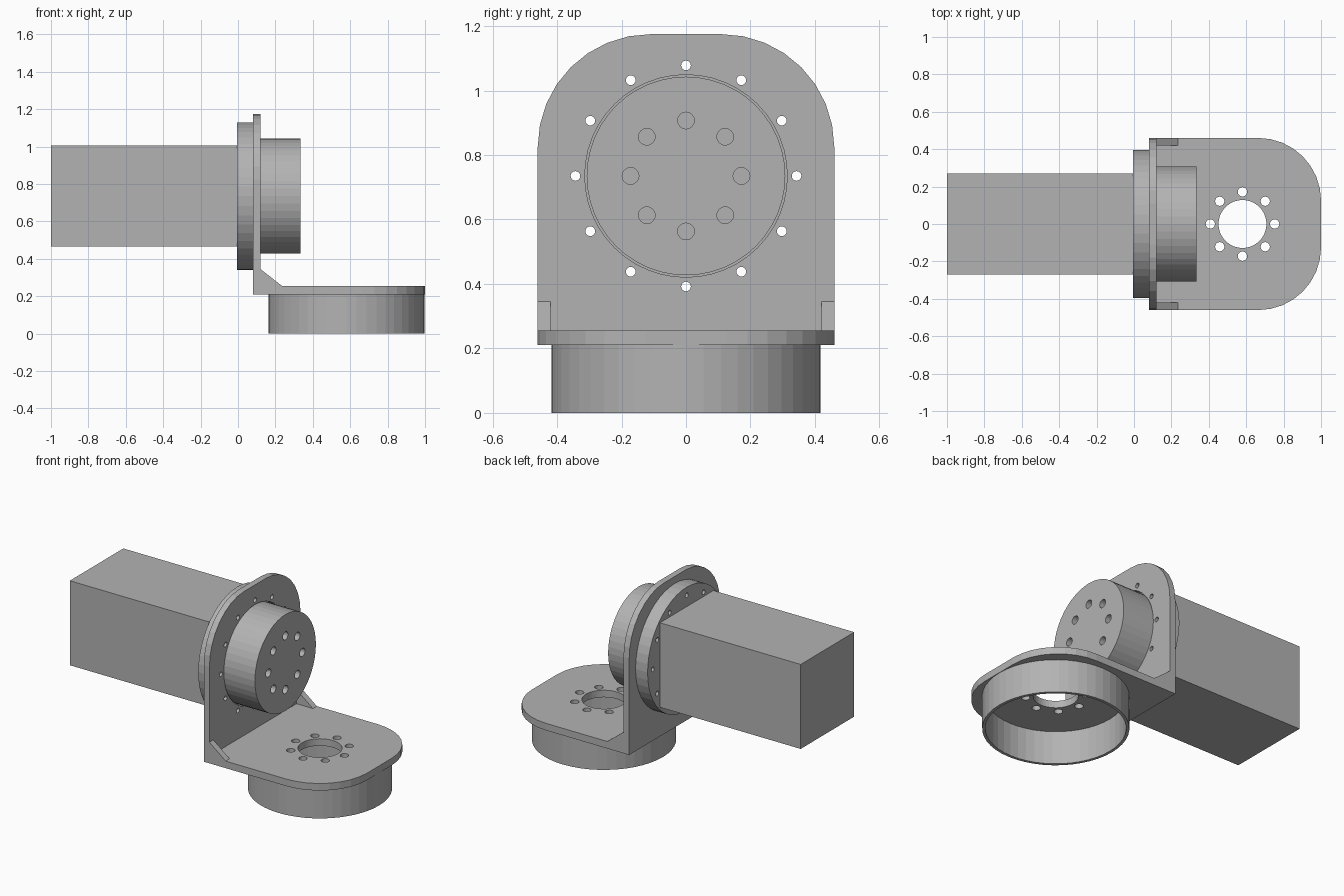
import bpy, bmesh
from math import sin, cos, pi
from mathutils import Matrix

if "Cube" in bpy.data.objects:
    bpy.data.objects.remove(bpy.data.objects["Cube"])

metal = bpy.data.materials.new("plain_grey")
metal.use_nodes = True
GREY = (0.45, 0.45, 0.45, 1)
metal.diffuse_color = GREY
metal.node_tree.nodes["Principled BSDF"].inputs["Base Color"].default_value = GREY

# Extrusion frames, columns give the world axes of (u, v, depth)
ALONG_Z = Matrix.Identity(4)
ALONG_X = Matrix(((0, 0, 1, 0), (1, 0, 0, 0), (0, 1, 0, 0), (0, 0, 0, 1)))
ALONG_Y = Matrix(((0, 1, 0, 0), (0, 0, 1, 0), (1, 0, 0, 0), (0, 0, 0, 1)))


def circle(u, v, r, n=48):
    return [(u + r * cos(2 * pi * i / n), v + r * sin(2 * pi * i / n)) for i in range(n)]


def bolt_ring(u, v, ring, r, count):
    return [circle(a, b, r, 16) for a, b in circle(u, v, ring, count)]


def arch(half, start, end, r, steps=8):
    """Plate outline: square at the start, two rounded corners at the end."""
    pts = [(-half, start), (half, start)]
    for side, first in ((1, 0), (-1, pi / 2)):
        for i in range(steps + 1):
            a = first + i * pi / 2 / steps
            pts.append((side * (half - r) + r * cos(a), end - r + r * sin(a)))
    return pts


def prism(name, loops, low, high, frame):
    """Extrude an outline with any inner loops as holes."""
    curve = bpy.data.curves.new(name, "CURVE")
    curve.dimensions = "2D"
    curve.fill_mode = "BOTH"
    curve.extrude = (high - low) / 2
    for loop in loops:
        spline = curve.splines.new("POLY")
        spline.points.add(len(loop) - 1)
        for p, (u, v) in zip(spline.points, loop):
            p.co = (u, v, 0, 1)
        spline.use_cyclic_u = True
    temp = bpy.data.objects.new(name + "_outline", curve)
    mesh = bpy.data.meshes.new_from_object(temp)
    bpy.data.objects.remove(temp)
    bpy.data.curves.remove(curve)
    mesh.transform(frame @ Matrix.Translation((0, 0, (low + high) / 2)))
    bm = bmesh.new()
    bm.from_mesh(mesh)
    bmesh.ops.remove_doubles(bm, verts=bm.verts, dist=0.0001)
    bmesh.ops.recalc_face_normals(bm, faces=bm.faces)
    for f in bm.faces:
        f.smooth = False
    bm.to_mesh(mesh)
    bm.free()
    mesh.materials.clear()
    mesh.materials.append(metal)
    obj = bpy.data.objects.new(name, mesh)
    bpy.context.collection.objects.link(obj)
    return obj


AXIS = 0.735      # height of the motor axis
CUP_X = 0.58      # centre of the base cup
HALF = 0.46       # half width of the bracket

# Motor body and its round mounting flange
prism("motor_body", [[(-0.27, AXIS - 0.27), (0.27, AXIS - 0.27),
                      (0.27, AXIS + 0.27), (-0.27, AXIS + 0.27)]], -1, -0.005, ALONG_X)
screws = bolt_ring(0, AXIS, 0.343, 0.015, 12)
prism("motor_flange", [circle(0, AXIS, 0.395)] + screws, -0.005, 0.08, ALONG_X)

# Angle bracket: upright plate, flat plate and two gussets
prism("bracket_upright", [arch(HALF, 0.21, 1.175, 0.35), circle(0, AXIS, 0.314)] + screws,
      0.08, 0.12, ALONG_X)
shelf = [(v, -u) for u, v in arch(HALF, 0.12, 1.0, 0.335)]
prism("bracket_shelf", [shelf, circle(CUP_X, 0, 0.128)]
      + bolt_ring(CUP_X, 0, 0.172, 0.025, 8), 0.21, 0.255, ALONG_Z)
for side, low in (("left", HALF - 0.04), ("right", -HALF)):
    prism(side + "_gusset", [[(0.255, 0.12), (0.255, 0.235), (0.345, 0.12)]],
          low, low + 0.04, ALONG_Y)

# Output rotor with blind bolt holes
rotor = prism("output_rotor", [circle(0, AXIS, 0.308)], 0.08, 0.335, ALONG_X)
cutter = prism("bolt_cutter", bolt_ring(0, AXIS, 0.172, 0.026, 8), 0.26, 0.4, ALONG_X)
cutter.hide_render = True
cut = rotor.modifiers.new("bolt_holes", "BOOLEAN")
cut.operation = "DIFFERENCE"
cut.solver = "EXACT"
cut.object = cutter
bpy.context.view_layer.objects.active = rotor
bpy.ops.object.modifier_apply(modifier=cut.name)
bpy.data.objects.remove(cutter)

# Open base cup under the shelf
prism("base_cup", [circle(CUP_X, 0, 0.418), circle(CUP_X, 0, 0.4)], 0, 0.21, ALONG_Z)
